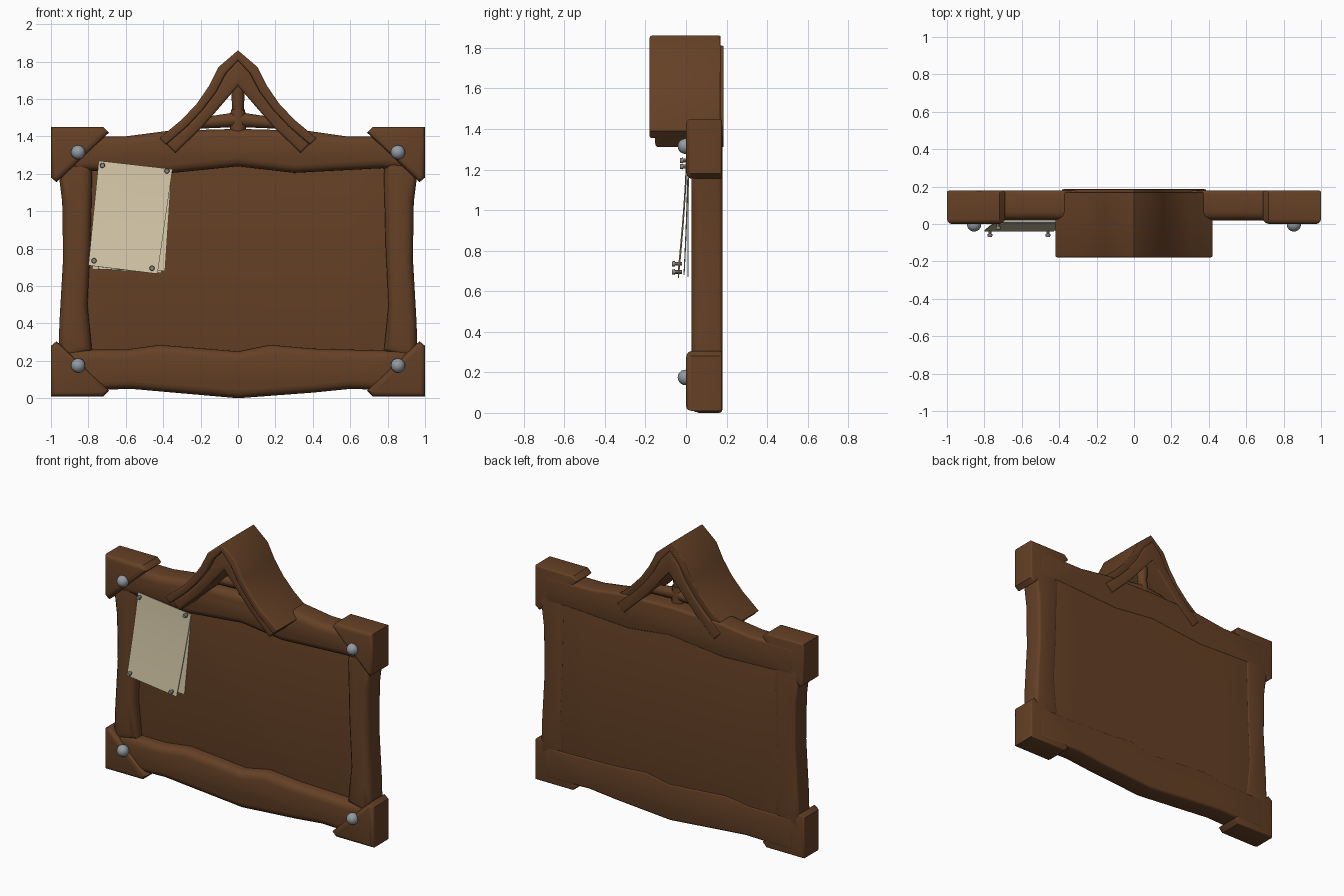
import bpy, bmesh, math
from mathutils import Vector

cube = bpy.data.objects.get("Cube")
if cube:
    bpy.data.objects.remove(cube, do_unlink=True)


def material(name, rgb):
    m = bpy.data.materials.new(name)
    m.use_nodes = True
    m.diffuse_color = (*rgb, 1)
    m.node_tree.nodes["Principled BSDF"].inputs["Base Color"].default_value = (*rgb, 1)
    return m


wood = material("brown wood", (0.13, 0.052, 0.019))
parchment = material("parchment", (0.68, 0.59, 0.40))
steel = material("blue grey steel", (0.29, 0.33, 0.36))
pin_metal = material("dull pin metal", (0.27, 0.25, 0.22))


def finish(name, bm, mat, angle=40):
    bmesh.ops.recalc_face_normals(bm, faces=bm.faces[:])
    mesh = bpy.data.meshes.new(name)
    bm.to_mesh(mesh)
    bm.free()
    mesh.materials.append(mat)
    ob = bpy.data.objects.new(name, mesh)
    bpy.context.collection.objects.link(ob)
    bpy.ops.object.select_all(action='DESELECT')
    ob.select_set(True)
    bpy.context.view_layer.objects.active = ob
    bpy.ops.object.shade_smooth_by_angle(angle=math.radians(angle))
    return ob


def prism(name, outline, front, back, bevel, mat=wood):
    """Extrude an (x, z) outline along y and round its front and back rims."""
    bm = bmesh.new()
    face = bm.faces.new([bm.verts.new((x, front, z)) for x, z in outline])
    ext = bmesh.ops.extrude_face_region(bm, geom=[face])
    moved = [v for v in ext["geom"] if isinstance(v, bmesh.types.BMVert)]
    bmesh.ops.translate(bm, verts=moved, vec=(0, back - front, 0))
    if not any(f.normal.y < 0 and all(v.co.y == front for v in f.verts) for f in bm.faces):
        bm.faces.new([v for v in face.verts]) if not face.is_valid else None
    bmesh.ops.recalc_face_normals(bm, faces=bm.faces[:])
    for depth, width in ((front, bevel), (back, bevel * 0.4)):
        rim = [e for e in bm.edges if all(abs(v.co.y - depth) < 1e-5 for v in e.verts)]
        bmesh.ops.bevel(bm, geom=rim, offset=width, segments=3, profile=0.5,
                        affect='EDGES', clamp_overlap=False)
    return finish(name, bm, mat)


def rod(name, start, end, r1, r2, mat=wood, sides=12):
    a, b = Vector(start), Vector(end)
    bm = bmesh.new()
    bmesh.ops.create_cone(bm, cap_ends=True, segments=sides, radius1=r1, radius2=r2,
                          depth=(b - a).length)
    turn = (b - a).to_track_quat('Z', 'Y').to_matrix().to_4x4()
    turn.translation = (a + b) / 2
    bm.transform(turn)
    return finish(name, bm, mat)


def flip(points):
    return [(-x, z) for x, z in points]


# Back panel, reaching under the frame
prism("back_panel", [(-0.91, 0.05), (-0.6, 0.08), (0, 0.04), (0.6, 0.08), (0.91, 0.05),
                     (0.91, 1.36), (0.6, 1.36), (0, 1.4), (-0.6, 1.36), (-0.91, 1.36)],
      0.095, 0.176, 0.005)

# Uneven frame rails
prism("top_rail", [(-0.92, 1.4), (-0.6, 1.4), (-0.37, 1.43), (0, 1.44), (0.37, 1.43),
                   (0.58, 1.4), (0.92, 1.4), (0.92, 1.22), (0.77, 1.23), (0.3, 1.205),
                   (0, 1.24), (-0.4, 1.2), (-0.78, 1.215), (-0.92, 1.22)],
      0.02, 0.18, 0.045)
prism("bottom_rail", [(-0.92, 0.04), (-0.57, 0.05), (-0.4, 0.035), (0, 0), (0.4, 0.03),
                      (0.6, 0.05), (0.92, 0.04), (0.92, 0.26), (0.78, 0.255), (0.4, 0.265),
                      (0.17, 0.285), (0, 0.25), (-0.42, 0.285), (-0.6, 0.26), (-0.92, 0.26)],
      0.02, 0.18, 0.045)
side = [(0.96, 0.2), (0.955, 0.4), (0.935, 0.75), (0.94, 1.05), (0.965, 1.25),
        (0.8, 1.3), (0.78, 1.2), (0.79, 0.8), (0.805, 0.5), (0.78, 0.25)]
prism("left_rail", side, 0.026, 0.179, 0.045)
prism("right_rail", flip(side), 0.026, 0.179, 0.045)

# Corner caps with round studs
cap = [(1, 1.45), (0.72, 1.45), (0.69, 1.42), (0.97, 1.155), (1, 1.18)]
for level in ("top", "bottom"):
    for hand in ("left", "right"):
        pts = cap if level == "top" else [(x, 1.46 - z) for x, z in cap]
        prism(f"{level}_{hand}_corner", pts if hand == "left" else flip(pts), 0, 0.178, 0.026)
        bm = bmesh.new()
        bmesh.ops.create_uvsphere(bm, u_segments=16, v_segments=10, radius=0.038)
        bmesh.ops.translate(bm, verts=bm.verts[:], vec=(
            0.855 if hand == "left" else -0.855, -0.003, 1.315 if level == "top" else 0.175))
        finish(f"{level}_{hand}_stud", bm, steel)


# Flared gable roof: outer shell over a thicker beam
def gable(name, outer, inner, front, back, bevel):
    half = outer + inner[::-1]
    left = [p for p in outer if p[0] > 0]
    under = [p for p in inner if p[0] > 0]
    ring = flip(left)[::-1] + outer + under[::-1] + [inner[0]] + flip(under)
    return prism(name, ring, front, back, bevel)


middle = [(0, 1.805), (0.065, 1.735), (0.115, 1.64), (0.19, 1.54), (0.27, 1.455), (0.385, 1.355)]
gable("roof_shell",
      [(0, 1.86), (0.105, 1.77), (0.155, 1.67), (0.22, 1.575), (0.3, 1.49), (0.42, 1.39)],
      middle, -0.18, 0.17, 0.011)
gable("roof_beam", [(x, z + 0.006) for x, z in middle],
      [(0, 1.67), (0.09, 1.565), (0.19, 1.45), (0.335, 1.31)], -0.152, 0.186, 0.015)

# Cross brace and king post inside the gable
Y = 0.08
for s, hand in ((1, "left"), (-1, "right")):
    rod(f"{hand}_brace", (0, Y, 1.49), (s * 0.26, Y, 1.465), 0.04, 0.026)
rod("brace_collar", (0, Y, 1.43), (0, Y, 1.545), 0.044, 0.038)
rod("king_post", (0, Y, 1.53), (0, Y, 1.7), 0.03, 0.04)


# Pinned notes, curling forward towards the bottom
def note(name, corners, top, bottom, steps=8):
    tl, tr, br, bl = [Vector(c) for c in corners]
    bm = bmesh.new()
    rows = []
    for i in range(steps + 1):
        t = i / steps
        y = top + (bottom - top) * t ** 1.4
        rows.append([bm.verts.new((p.x, y, p.y)) for p in (tl.lerp(bl, t), tr.lerp(br, t))])
    for a, b in zip(rows, rows[1:]):
        bm.faces.new((a[0], b[0], b[1], a[1]))
    bmesh.ops.recalc_face_normals(bm, faces=bm.faces[:])
    bmesh.ops.solidify(bm, geom=bm.faces[:], thickness=0.005)
    return finish(name, bm, parchment)


note("back_note", [(-0.73, 1.24), (-0.37, 1.2), (-0.41, 0.67), (-0.78, 0.69)], 0.014, 0.012)
note("middle_note", [(-0.72, 1.25), (-0.355, 1.21), (-0.39, 0.68), (-0.75, 0.69)], 0.008, -0.012)
note("front_note", [(-0.745, 1.27), (-0.35, 1.225), (-0.43, 0.665), (-0.8, 0.71)], 0.0, -0.04)
for i, (x, z, y) in enumerate([(-0.725, 1.245, -0.03), (-0.38, 1.215, -0.03),
                               (-0.46, 0.695, -0.07), (-0.77, 0.735, -0.07)]):
    rod(f"note_pin_{i + 1}", (x, y + 0.05, z), (x, y + 0.012, z), 0.009, 0.009, pin_metal, 8)
    rod(f"note_pin_head_{i + 1}", (x, y + 0.016, z), (x, y, z), 0.014, 0.012, pin_metal, 10)
